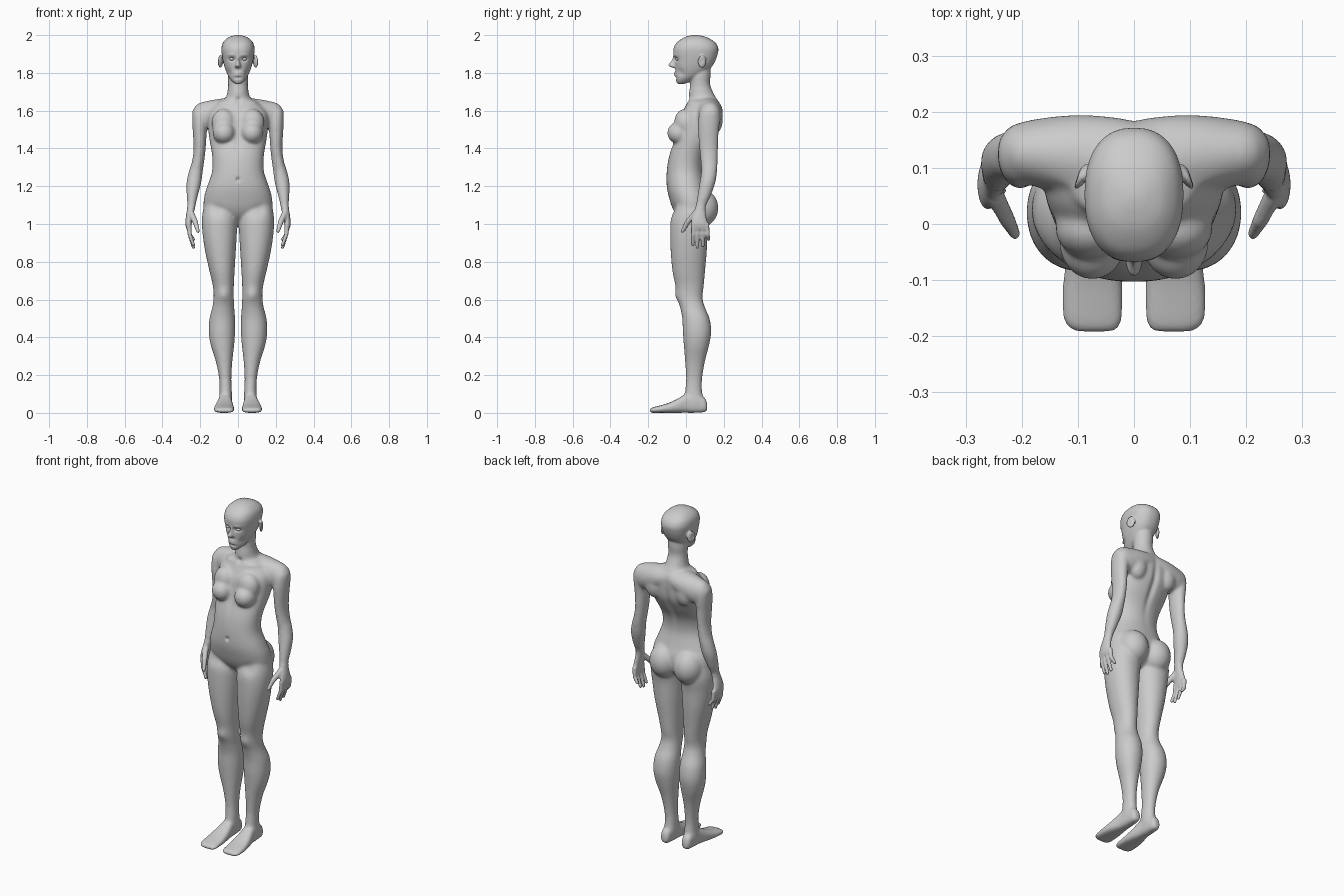
import bpy, bmesh, math
from mathutils import Vector, Matrix

bm = bmesh.new()
AXES = {'z': (2, 0, 1), 'y': (1, 0, 2), 'x': (0, 1, 2)}


def spline(a, b, c, d, t):
    return [q + 0.5 * t * (r - p + t * (2*p - 5*q + 4*r - s + t * (3*(q - r) + s - p)))
            for p, q, r, s in zip(a, b, c, d)]


def loft(rows, axis='z', power=2.0, sides=40, steps=5):
    """Rows are (position, u_min, u_max, v_min, v_max), smoothed along the axis."""
    k, iu, iv = AXES[axis]
    fine = []
    for i in range(len(rows) - 1):
        a, d = rows[max(i - 1, 0)], rows[min(i + 2, len(rows) - 1)]
        fine += [spline(a, rows[i], rows[i + 1], d, s / steps) for s in range(steps)]
    fine.append(rows[-1])
    rings = []
    for p, u0, u1, v0, v1 in fine:
        ring = []
        for j in range(sides):
            t = 2 * math.pi * j / sides
            c, s = math.cos(t), math.sin(t)
            co = [0, 0, 0]
            co[k] = p
            co[iu] = (u0 + u1)/2 + (u1 - u0)/2 * math.copysign(abs(c)**(2/power), c)
            co[iv] = (v0 + v1)/2 + (v1 - v0)/2 * math.copysign(abs(s)**(2/power), s)
            ring.append(bm.verts.new(co))
        rings.append(ring)
    for a, b in zip(rings, rings[1:]):
        for j in range(sides):
            n = (j + 1) % sides
            bm.faces.new((a[j], a[n], b[n], b[j]))
    bm.faces.new(rings[0][::-1])
    bm.faces.new(rings[-1])


def centred(rows):
    return [(z, -w, w, f, b) for z, w, f, b in rows]


def mirrored(rows):
    return [(z, -x1, -x0, f, b) for z, x0, x1, f, b in rows]


def blob(c, r, tilt=0.0):
    m = Matrix.Translation(c) @ Matrix.Rotation(tilt, 4, 'Z') @ Matrix.Diagonal((*r, 1))
    bmesh.ops.create_icosphere(bm, subdivisions=3, radius=1, matrix=m)


def beads(points, radii):
    for i in range(len(points) - 1):
        a, b = Vector(points[i]), Vector(points[i + 1])
        for s in range(13):
            r = radii[i] + (radii[i + 1] - radii[i]) * s / 12
            m = Matrix.Translation(a.lerp(b, s / 12))
            bmesh.ops.create_icosphere(bm, subdivisions=2, radius=r, matrix=m)


# torso
loft(centred([(1.0, .04, .01, .06), (1.035, .10, -.04, .11), (1.08, .175, -.07, .13),
              (1.14, .18, -.09, .13), (1.20, .163, -.102, .11), (1.28, .137, -.102, .092),
              (1.36, .137, -.09, .105), (1.44, .15, -.065, .15), (1.50, .158, -.05, .18),
              (1.56, .16, -.035, .188), (1.60, .15, -.015, .188), (1.64, .11, .005, .18),
              (1.67, .06, .02, .155)]), power=2.2)
# shoulder girdle
side = [(.09, .045, .195, 1.52, 1.664), (.17, .065, .188, 1.50, 1.65),
        (.215, .08, .176, 1.52, 1.635), (.242, .105, .15, 1.56, 1.60)]
loft([(-r[0], *r[1:]) for r in side[::-1]] + [(0, .03, .188, 1.55, 1.67)] + side, 'x')
# neck
loft(centred([(1.60, .07, .03, .18), (1.655, .068, .018, .168), (1.69, .058, .015, .148),
              (1.74, .052, .022, .128), (1.79, .054, .02, .13), (1.85, .05, .03, .13)]))
# head
loft(centred([(1.741, .014, -.044, -.01), (1.755, .031, -.052, .025), (1.78, .05, -.055, .075),
              (1.81, .064, -.056, .115), (1.84, .074, -.058, .142), (1.87, .081, -.061, .158),
              (1.90, .086, -.067, .168), (1.93, .088, -.066, .171), (1.96, .08, -.05, .156),
              (1.985, .056, -.015, .118), (1.997, .027, .02, .08), (2.001, .006, .045, .055)]),
     power=2.35)
# nose
loft(centred([(1.895, .007, -.067, -.03), (1.865, .009, -.077, -.03), (1.845, .013, -.094, -.03),
              (1.835, .017, -.09, -.03), (1.827, .012, -.072, -.03)]))

leg = [(1.10, .03, .18, -.055, .11), (1.03, .005, .191, -.08, .125), (.95, .006, .188, -.084, .115),
       (.85, .012, .173, -.081, .11), (.75, .018, .151, -.072, .101), (.67, .022, .133, -.056, .094),
       (.61, .022, .129, -.048, .088), (.56, .02, .136, -.032, .10), (.50, .015, .151, -.02, .125),
       (.43, .015, .155, -.017, .134), (.36, .02, .145, -.012, .123), (.27, .03, .117, -.005, .10),
       (.18, .035, .10, 0, .086), (.11, .032, .098, -.006, .086), (.06, .032, .102, -.01, .098),
       (.03, .038, .098, 0, .105)]
foot = [(.113, .052, .085, .015, .045), (.10, .042, .095, .003, .08), (.05, .036, .10, 0, .10),
        (0, .032, .105, 0, .10), (-.05, .025, .118, 0, .072), (-.10, .02, .127, 0, .05),
        (-.15, .019, .129, 0, .036), (-.18, .022, .124, 0, .028), (-.194, .034, .106, .004, .02)]
arm = [(1.63, .185, .22, .105, .15), (1.60, .165, .24, .075, .175), (1.55, .162, .243, .064, .18),
       (1.48, .166, .239, .064, .173), (1.40, .171, .235, .07, .17), (1.33, .179, .244, .077, .168),
       (1.28, .186, .26, .08, .165), (1.22, .194, .273, .072, .156), (1.15, .212, .272, .06, .132),
       (1.09, .226, .269, .05, .105), (1.04, .238, .276, .033, .107), (1.0, .245, .279, .026, .116),
       (.97, .246, .272, .028, .122)]
for rows, axis, power in ((leg, 'z', 2.1), (foot, 'y', 2.7), (arm, 'z', 2.0)):
    loft(rows, axis, power)
    loft(mirrored(rows), axis, power)

for s in (-1, 1):
    # fingers and thumb: base y, tip y, tip z
    for y0, y1, z1 in ((.04, .035, .89), (.064, .06, .877), (.088, .09, .885), (.11, .12, .918)):
        beads([(s*.26, y0, .995), (s*.256, (y0 + y1)/2, .945), (s*.236, y1, z1)],
              [.014, .0115, .0095])
    beads([(s*.247, .05, 1.055), (s*.226, .008, 1.01), (s*.212, -.018, .962)], [.017, .015, .0105])
    # breasts, buttocks, shoulder blades, ears
    blob((s*.074, -.034, 1.482), (.06, .066, .06))
    blob((s*.076, -.008, 1.535), (.065, .055, .075))
    blob((s*.078, .083, 1.085), (.085, .089, .10))
    blob((s*.1, .15, 1.55), (.055, .045, .075))
    blob((s*.094, .085, 1.86), (.009, .026, .035), s*.5)

bmesh.ops.recalc_face_normals(bm, faces=bm.faces[:])
mesh = bpy.data.meshes.new("body")
bm.to_mesh(mesh)
bm.free()
body = bpy.data.objects.new("body", mesh)
bpy.context.collection.objects.link(body)

# fuse all parts into one skin
fuse = body.modifiers.new("fuse", 'REMESH')
fuse.mode = 'VOXEL'
fuse.voxel_size = 0.0053
dg = bpy.context.evaluated_depsgraph_get()
skin = bpy.data.meshes.new_from_object(body.evaluated_get(dg))
body.modifiers.clear()
body.data = skin

bm = bmesh.new()
bm.from_mesh(skin)
fine = lambda v: v.co.z > 1.74 or (abs(v.co.x) > .195 and v.co.z < 1.09)
soft = [v for v in bm.verts if not fine(v)]
for group, count in ((bm.verts[:], 2), (soft, 14)):
    for _ in range(count):
        bmesh.ops.smooth_vert(bm, verts=group, factor=0.5,
                              use_axis_x=True, use_axis_y=True, use_axis_z=True)

# sculpted details: centre, falloff radii, push
details = [
    ((0, .17, 1.45), (.018, .08, .14), (0, -.014, 0)),       # spine
    ((0, -.1, 1.235), (.009, .03, .011), (0, .012, 0)),      # navel
    ((0, -.06, 1.47), (.02, .05, .09), (0, .007, 0)),        # breastbone
    ((0, .02, 1.655), (.014, .03, .014), (0, .009, 0)),      # throat notch
    ((.033, -.06, 1.873), (.017, .03, .010), (0, .014, 0)),  # eye sockets
    ((.035, -.06, 1.895), (.02, .03, .007), (0, -.003, 0)),  # brows
    ((0, -.06, 1.793), (.02, .03, .011), (0, -.011, 0)),     # lips
    ((0, -.06, 1.793), (.021, .03, .0035), (0, .006, 0)),    # mouth line
    ((0, -.055, 1.774), (.02, .03, .006), (0, .005, 0)),     # above chin
    ((.05, -.03, 1.80), (.016, .03, .022), (-.005, .004, 0)),  # cheeks
    ((.106, .08, 1.862), (.02, .012, .018), (-.006, 0, 0)),  # ears
    ((.095, .04, 1.642), (.06, .04, .011), (0, -.006, .003)),  # collarbones
    ((.075, -.05, .625), (.03, .04, .03), (0, -.007, 0)),    # kneecaps
    ((.115, -.07, 1.07), (.03, .05, .03), (0, .007, 0)),     # groin
]
for c, r, push in details:
    for s in ((1,) if c[0] == 0 else (1, -1)):
        for v in bm.verts:
            dz = (v.co.z - c[2]) / r[2]
            if abs(dz) < 2.5:
                d = dz*dz + ((v.co.x - s*c[0])/r[0])**2 + ((v.co.y - c[1])/r[1])**2
                if d < 6:
                    v.co += Vector((s*push[0], push[1], push[2])) * math.exp(-d)
for f in bm.faces:
    f.smooth = True
bm.to_mesh(skin)
bm.free()

# eyes
for s, label in ((-1, "eye_right"), (1, "eye_left")):
    bpy.ops.mesh.primitive_uv_sphere_add(segments=24, ring_count=12, radius=1,
                                         location=(s*.033, -.041, 1.873))
    eye = bpy.context.object
    eye.name = label
    eye.scale = (.014, .014, .009)
    bpy.ops.object.shade_smooth()
